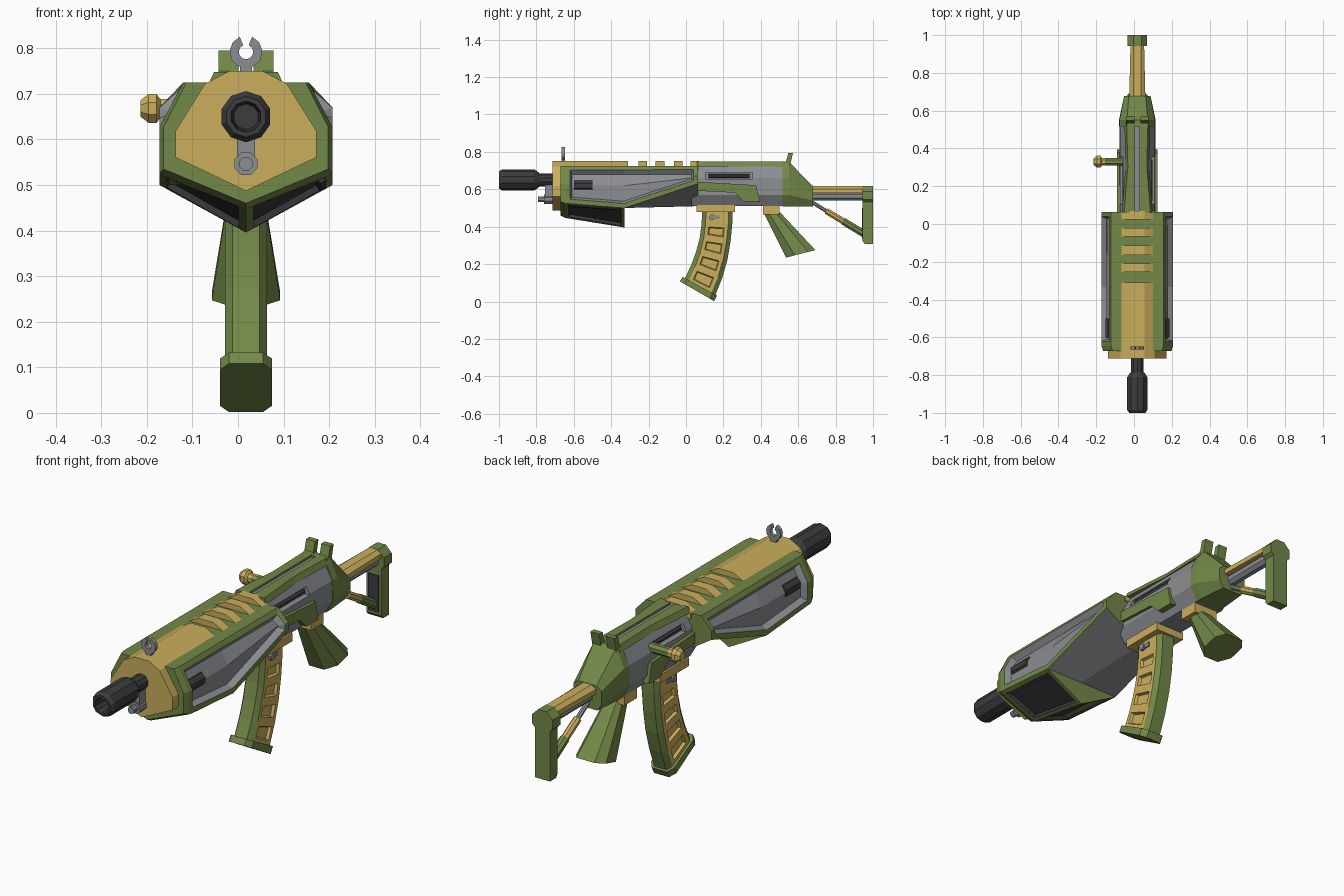
import bpy, bmesh, math
from mathutils import Vector

if "Cube" in bpy.data.objects:
    bpy.data.objects.remove(bpy.data.objects["Cube"])

CX = 0.0175  # the weapon's centre plane (the bolt handle shifts the bounds)


def material(name, rgb):
    m = bpy.data.materials.new(name)
    m.diffuse_color = (*rgb, 1)
    m.use_nodes = True
    m.node_tree.nodes["Principled BSDF"].inputs["Base Color"].default_value = m.diffuse_color
    return m


GREEN = material("green", (0.17, 0.25, 0.065))
YELLOW = material("yellow", (0.60, 0.43, 0.11))
GREY = material("grey", (0.26, 0.27, 0.29))
DARK = material("dark", (0.045, 0.045, 0.05))


def loft(name, rings, mat, edit=None):
    """Skin a list of equal-length point rings and cap both ends."""
    bm = bmesh.new()
    vs = [[bm.verts.new((p[0] + CX, p[1], p[2])) for p in r] for r in rings]
    n = len(vs[0])
    for a, b in zip(vs, vs[1:]):
        for i in range(n):
            bm.faces.new((a[i], a[(i + 1) % n], b[(i + 1) % n], b[i]))
    bm.faces.new(vs[0][::-1])
    bm.faces.new(vs[-1])
    bmesh.ops.recalc_face_normals(bm, faces=bm.faces)
    if edit:
        edit(bm)
    me = bpy.data.meshes.new(name)
    bm.to_mesh(me)
    bm.free()
    ob = bpy.data.objects.new(name, me)
    bpy.context.collection.objects.link(ob)
    for m in ([mat] if not isinstance(mat, list) else mat):
        me.materials.append(m)
    return ob


def sym(y, half):
    """Closed cross-section at y from its right half, listed top to bottom."""
    return [(x, y, z) for x, z in half] + [(-x, y, z) for x, z in half[::-1] if x]


def prism(name, yz, x0, x1, mat):
    return loft(name, [[(x, y, z) for y, z in yz] for x in (x0, x1)], mat)


def box(name, x0, x1, y0, y1, z0, z1, mat):
    return prism(name, [(y0, z0), (y1, z0), (y1, z1), (y0, z1)], x0, x1, mat)


def lathe(name, start, direction, stations, mat, n=10):
    """Turned part: stations are (distance, radius) along direction."""
    s, d = Vector(start), Vector(direction).normalized()
    q = d.to_track_quat('Z', 'Y')
    ang = [2 * math.pi * (i + .5) / n for i in range(n)]
    return loft(name, [[s + d * t + q @ Vector((r * math.cos(a), r * math.sin(a), 0))
                        for a in ang] for t, r in stations], mat)


def rod(name, a, b, r, mat, n=8):
    d = Vector(b) - Vector(a)
    return lathe(name, a, d, [(0, r), (d.length, r)], mat, n)


def recess(bm, faces, frame, slope, depth, index):
    """Leave a frame around the faces, then sink them and recolour them."""
    for t, d in ((frame, 0), (slope, -depth)):
        ring = bmesh.ops.inset_region(bm, faces=faces, thickness=t, depth=d,
                                      use_even_offset=True, use_boundary=True)
        if d:
            faces = faces + ring["faces"]
    for f in faces:
        f.material_index = index


# Barrel, muzzle and gas block
lathe("muzzle", (0, -1, .65), (0, 1, 0),
      [(.07, .028), (0, .034), (0, .045), (.015, .056), (.19, .056), (.215, .038)], DARK)
rod("barrel", (0, -.8, .65), (0, -.6, .65), .034, DARK, 10)
box("gas_bracket", -.02, .02, -.755, -.7, .54, .63, GREY)
lathe("gas_plug", (0, -.79, .547), (0, 1, 0), [(0, .016), (.03, .016), (.03, .027), (.09, .027)], GREY, 8)

# Yellow nose plate, top cover and ribs
nose = [(.037, .75), (.09, .722), (.155, .618), (.155, .561), (0, .487)]
loft("nose_plate", [sym(y, nose) for y in (-.713, -.66)], YELLOW)
hump = [(.037, .75), (.09, .722), (.09, .7)]
for i, (a, b) in enumerate([(-.67, -.31), (-.255, -.208), (-.163, -.115), (-.065, -.02), (.025, .07)]):
    loft("top_cover" if not i else f"top_rib_{i}", [sym(a, hump), sym(b, hump)], YELLOW)

# Green handguard with a grey side window: y, width factor, ridge z, lower edge z, centre z
SHROUD = [(-.672, .95, .627, .535, .50), (-.645, 1, .627, .525, .50),
          (-.33, 1, .627, .50, .50), (.064, 1, .67, .63, .51)]


def shroud_edit(bm):
    for s in (1, -1):
        recess(bm, [f for f in bm.faces if f.normal.x * s > .55 and f.normal.z > -.3
                    and f.calc_center_median().y > -.63], .024, .012, .028, 1)
    for f in bm.faces:
        if f.normal.z < -.3 and -.32 < f.calc_center_median().y and abs(f.calc_center_median().x - CX) < .12:
            f.material_index = 1


loft("handguard", [sym(y, [(.138 * k, .725), (.19 * k, z2), (.19 * k, z3), (0, zc)])
                   for y, k, z2, z3, zc in SHROUD], [GREEN, GREY], shroud_edit)
for s in (1, -1):
    rod("window_tube", (s * .14, -.6, .62), (s * .14, -.5, .62), .032, DARK)


# Lower handguard wedge with dark panels
def wedge_edit(bm):
    for s in (1, -1):
        recess(bm, [f for f in bm.faces if f.normal.z < -.3 and f.normal.x * s > .1
                    and f.calc_center_median().y > -.63], .018, .004, .014, 1)


loft("lower_handguard", [[(.19 * k, y, z3), (0, y, zb), (-.19 * k, y, z3)] for y, k, z3, zb in
     [(-.672, .95, .535, .46), (-.645, 1, .525, .447), (-.33, 1, .50, .396)]], [GREEN, DARK], wedge_edit)

# Receiver with ejection slots
body = [(.05, .738), (.092, .66), (.095, .57), (.06, .51)]
receiver = loft("receiver", [sym(y, body) for y in (.03, .54)], GREY)
for s in (1, -1):
    cutter = box("slot_cutter", s * .066, s * .15, .105, .355, .655, .69, GREY)
    cutter.hide_render = True
    cutter.hide_viewport = True
    mod = receiver.modifiers.new("slot", 'BOOLEAN')
    mod.object, mod.operation, mod.solver = cutter, 'DIFFERENCE', 'EXACT'
    rod("slot_rod", (s * .07, .12, .672), (s * .07, .34, .672), .011, DARK, 6)
    # Green rails beside and above the slot
    prism("side_rail", [(.06, .64), (.375, .622), (.395, .535), (.31, .535), (.26, .582), (.06, .592)],
          s * .08, s * .108, GREEN)
    loft("top_rail", [[(s * a, y, z) for a, z in ((.012, .72), (.012, .748), (w - .012, .748), (w, .722))]
                      for y, w in ((.06, .082), (.3, .062), (.54, .068))], GREEN)
    # Rear sight ears
    prism("rear_sight_ear", [(.51, .735), (.535, .75), (.547, .795), (.572, .795), (.555, .72)],
          s * .016, s * .06, GREEN)

# Green rear block
back = [(.055, .747), (.094, .66), (.097, .57), (.062, .508)]
loft("rear_block", [sym(.515, back), sym(.55, back),
     sym(.678, [(.045, .618), (.07, .6), (.07, .54), (.05, .508)])], GREEN)

# Bolt handle on the left side
lathe("bolt_shaft", (-.06, .33, .668), (-1, 0, 0), [(0, .022), (.11, .022)], GREEN, 8)
lathe("bolt_knob", (-.15, .33, .668), (-1, 0, 0),
      [(0, .022), (.038, .022), (.046, .034), (.064, .034), (.081, .02)], YELLOW, 8)

# Front sight: open ring on a post
arc = [math.radians(112 + 316 * i / 10) for i in range(11)]
outline = [(.036 * math.cos(a), .792 + .036 * math.sin(a)) for a in arc]
outline += [(.016 * math.cos(a), .792 + .016 * math.sin(a)) for a in arc[::-1]]
loft("front_sight_ring", [[(x, y, z) for x, z in outline] for y in (-.665, -.648)], GREY)
box("front_sight_post", -.013, .013, -.665, -.648, .74, .768, GREY)

# Curved magazine: front and rear edge points per station
MAG = [((.085, .49), (.25, .49)), ((.084, .42), (.247, .41)), ((.074, .345), (.238, .32)),
       ((.055, .27), (.222, .225)), ((.028, .195), (.195, .13)), ((-.008, .12), (.158, .036))]


def mag_ring(a, b):
    a, b = Vector(a), Vector(b)
    half = [(.03, 0), (.046, .13), (.046, .87), (.03, 1)]
    pts = [(x, a.lerp(b, t)) for x, t in half]
    return [(x, p.x, p.y) for x, p in pts] + [(-x, p.x, p.y) for x, p in pts[::-1]]


def mag_edit(bm):
    sides = [f for f in bm.faces if abs(f.normal.x) > .9]
    for f in sides:
        f.material_index = 1
    wins = [f for f in sides if f.calc_center_median().z < .42]
    for t, d in ((.019, 0), (.005, -.012)):
        bmesh.ops.inset_individual(bm, faces=wins, thickness=t, depth=d, use_even_offset=True)


loft("magazine", [mag_ring(a, b) for a, b in MAG], [GREEN, YELLOW], mag_edit)
plate = [((-.018, .132), (.166, .032)), ((-.033, .108), (.15, .002))]
loft("magazine_base", [[(x * 1.25, y, z) for x, y, z in mag_ring(a, b)] for a, b in plate], GREEN)
box("magazine_collar", -.072, .072, .055, .262, .478, .515, YELLOW)
rod("magazine_catch", (-.06, .14, .45), (.06, .14, .45), .016, GREY)
box("catch_lever", -.053, .053, .14, .18, .44, .46, GREY)

# Pistol grip, flared towards the bottom
box("grip_collar", -.06, .06, .412, .5, .465, .515, YELLOW)


def grip_ring(a, b, w):
    pts = [(w * k, a[0] + (b[0] - a[0]) * t, a[1] + (b[1] - a[1]) * t)
           for k, t in ((.5, 0), (1, .3), (1, .75), (.6, 1))]
    return pts + [(-x, y, z) for x, y, z in pts[::-1]]


loft("grip", [grip_ring((.418, .47), (.5, .48), .04), grip_ring((.535, .235), (.692, .275), .075)], GREEN)

# Stock: tubes, strut and butt plate
loft("stock_cover", [sym(y, [(.02, .617), (w, .602), (w, .58)]) for y, w in ((.66, .043), (.955, .036))], YELLOW)
rod("stock_tube", (0, .66, .563), (0, .955, .563), .026, GREY)
rod("strut_pin", (0, .66, .54), (0, .77, .472), .011, GREY)
rod("strut_sleeve", (0, .75, .484), (0, .85, .424), .018, YELLOW)
rod("strut_end", (0, .84, .43), (0, .955, .36), .021, GREEN)
rod("butt_cap", (0, .943, .567), (0, 1, .567), .055, GREEN)
prism("butt_plate", [(.945, .56), (.945, .322), (.957, .307), (1, .307), (1, .56)], -.038, .038, GREEN)
box("butt_inset", -.026, .026, .94, .95, .335, .5, DARK)
